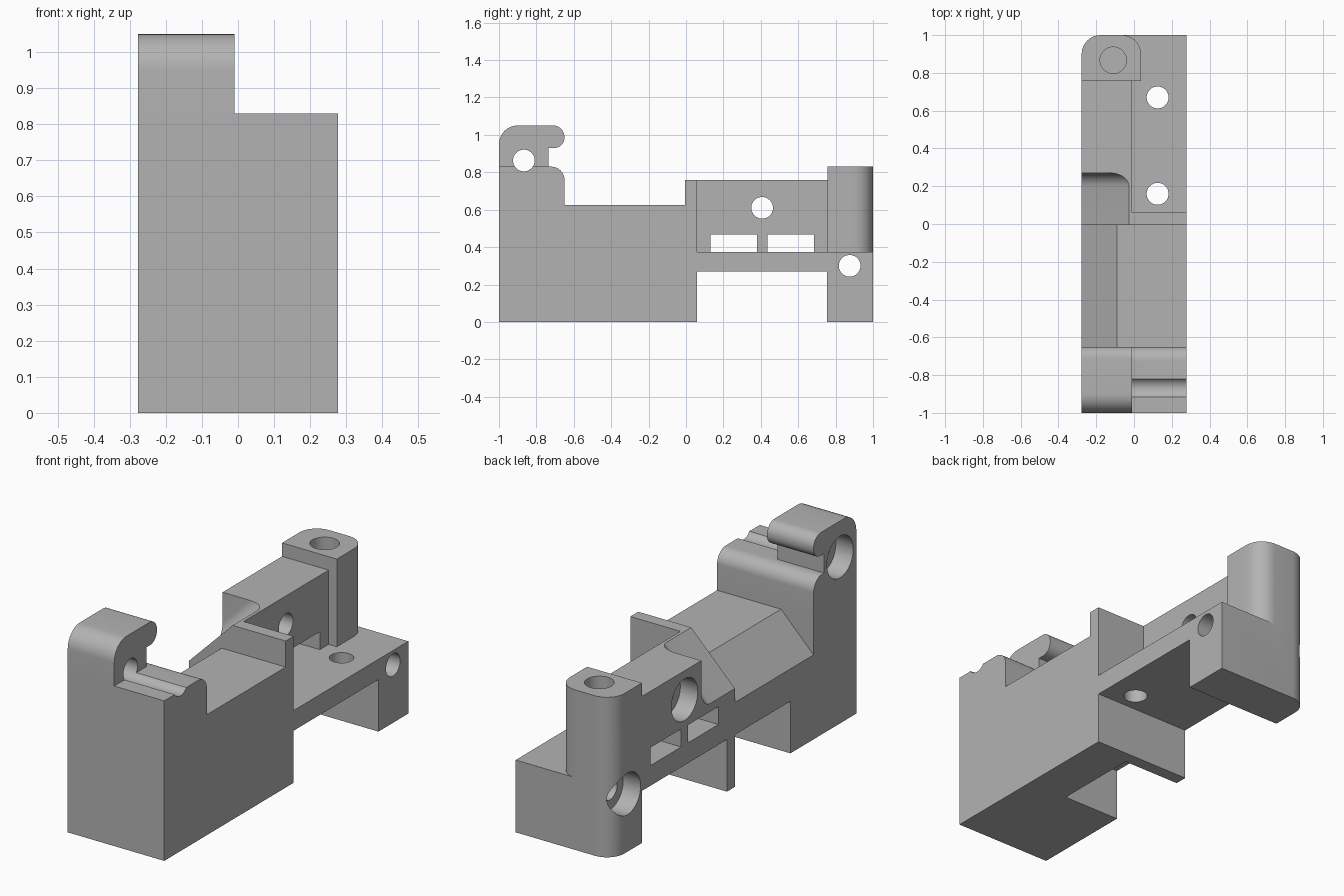
import bpy, bmesh, math
from mathutils import Vector

cube = bpy.data.objects.get("Cube")
if cube:
    bpy.data.objects.remove(cube, do_unlink=True)

L, R = -0.277, 0.277          # outer side planes
grey = bpy.data.materials.new("plain grey")
grey.use_nodes = True
grey.diffuse_color = (0.45, 0.45, 0.45, 1)
grey.node_tree.nodes["Principled BSDF"].inputs["Base Color"].default_value = grey.diffuse_color


def rounded(points, steps=10):
    """Profile from (u, v) corners, or (u, v, radius) for a filleted corner."""
    out = []
    for i, p in enumerate(points):
        corner = Vector(p[:2])
        if len(p) == 2:
            out.append(corner)
            continue
        d1 = (Vector(points[i - 1][:2]) - corner).normalized()
        d2 = (Vector(points[(i + 1) % len(points)][:2]) - corner).normalized()
        th, r = d1.angle(d2), p[2]
        c = corner + (d1 + d2).normalized() * r / math.sin(th / 2)
        s = corner + d1 * r / math.tan(th / 2) - c
        e = corner + d2 * r / math.tan(th / 2) - c
        phi = math.pi - th
        for k in range(steps + 1):
            f = k / steps
            out.append(c + (s * math.sin((1 - f) * phi) + e * math.sin(f * phi)) / math.sin(phi))
    return out


def prism(name, points, axis, a, b):
    """Extrude a profile along an axis from a to b."""
    place = {"x": lambda u, v, w: (w, u, v),
             "y": lambda u, v, w: (u, w, v),
             "z": lambda u, v, w: (u, v, w)}[axis]
    bm = bmesh.new()
    face = bm.faces.new([bm.verts.new(place(p[0], p[1], a)) for p in rounded(points)])
    ext = bmesh.ops.extrude_face_region(bm, geom=[face])
    verts = [g for g in ext["geom"] if isinstance(g, bmesh.types.BMVert)]
    bmesh.ops.translate(bm, verts=verts, vec=Vector(place(0, 0, b - a)))
    bmesh.ops.recalc_face_normals(bm, faces=bm.faces)
    mesh = bpy.data.meshes.new(name)
    bm.to_mesh(mesh)
    bm.free()
    mesh.materials.append(grey)
    ob = bpy.data.objects.new(name, mesh)
    bpy.context.collection.objects.link(ob)
    return ob


def box(name, x, y, z):
    return prism(name, [(x[0], y[0]), (x[1], y[0]), (x[1], y[1]), (x[0], y[1])], "z", *z)


def bore(name, axis, u, v, r, a, b, n=40):
    pts = [(u + r * math.cos(2 * math.pi * i / n), v + r * math.sin(2 * math.pi * i / n))
           for i in range(n)]
    return prism(name, pts, axis, a, b)


def combine(part, operation):
    bpy.context.view_layer.objects.active = body
    mod = body.modifiers.new(part.name, "BOOLEAN")
    mod.operation, mod.solver, mod.object = operation, "EXACT", part
    bpy.ops.object.modifier_apply(modifier=mod.name)
    bpy.data.objects.remove(part, do_unlink=True)


# Full-width body: front block, upright plate, shelf and rear leg
body = prism("bracket_body", [
    (-1, 0), (0.06, 0), (0.06, 0.27), (0.755, 0.27), (0.755, 0), (1, 0),
    (1, 0.375), (0.06, 0.375), (0.06, 0.76), (-0.005, 0.76), (-0.005, 0.625),
    (-0.65, 0.625), (-0.65, 0.83, 0.07), (-1, 0.83)], "x", L, R)

# Added parts
added = [
    prism("hook", [(-1, 0.7), (-0.735, 0.7), (-0.735, 0.93), (-0.65, 0.93, 0.055),
                   (-0.65, 1.05, 0.06), (-1, 1.05, 0.1)], "x", L, -0.01),
    box("back_wall", (L, -0.01), (0.03, 0.8), (0.33, 0.76)),
    prism("rear_post", [(L, 0.757), (0.037, 0.757), (0.037, 1, 0.1), (L, 1)],
          "z", 0.33, 0.83),
]
for part in added:
    combine(part, "UNION")

# Cuts: underside pocket, chamfer, rounded post corner
cuts = [
    box("underside_pocket", (-0.4, 0.05), (-0.46, -0.005), (-0.1, 0.27)),
    prism("side_chamfer", [(-0.08, 0.635), (-0.4, 0.635), (-0.4, 0.315)], "y", -0.65, -0.005),
]
arc = rounded([(L, 0.8), (L, 1, 0.1), (0, 1)])[1:-1]
cuts.append(prism("post_corner", [(-0.4, 0.9)] + [tuple(p) for p in arc]
                  + [(L + 0.1, 1.1), (-0.4, 1.1)], "z", -0.1, 1.2))

# Sloped scoop beside the plate, with a filleted end
scoop = prism("sloped_scoop", [(-0.1, 0), (0.27, 0, 0.07), (0.27, 0.6), (-0.1, 0.6)],
              "x", -0.9, 0.9)
scoop.rotation_euler.y = -math.pi / 4
scoop.location = (-0.027, 0, 0.76)
cuts.append(scoop)

# Wall windows
for y in (0.13, 0.435):
    cuts.append(box("window", (-0.4, 0.015), (y, y + 0.25), (0.375, 0.468)))

# Counterbored cross holes
for y, z in ((-0.867, 0.863), (0.407, 0.61), (0.875, 0.3)):
    cuts.append(bore("cross_hole", "x", y, z, 0.058, -0.4, 0.4))
    cuts.append(bore("counterbore", "x", y, z, 0.108, -0.4, L + 0.1))

# Vertical holes: shelf and post
for y in (0.16, 0.67):
    cuts.append(bore("shelf_hole", "z", 0.125, y, 0.058, 0.2, 0.5))
cuts.append(bore("post_hole", "z", -0.11, 0.867, 0.07, 0.5, 0.9))

bpy.context.view_layer.update()
for part in cuts:
    combine(part, "DIFFERENCE")

bpy.ops.object.select_all(action="DESELECT")
body.select_set(True)
bpy.context.view_layer.objects.active = body
bpy.ops.object.shade_smooth_by_angle(angle=math.radians(30))
